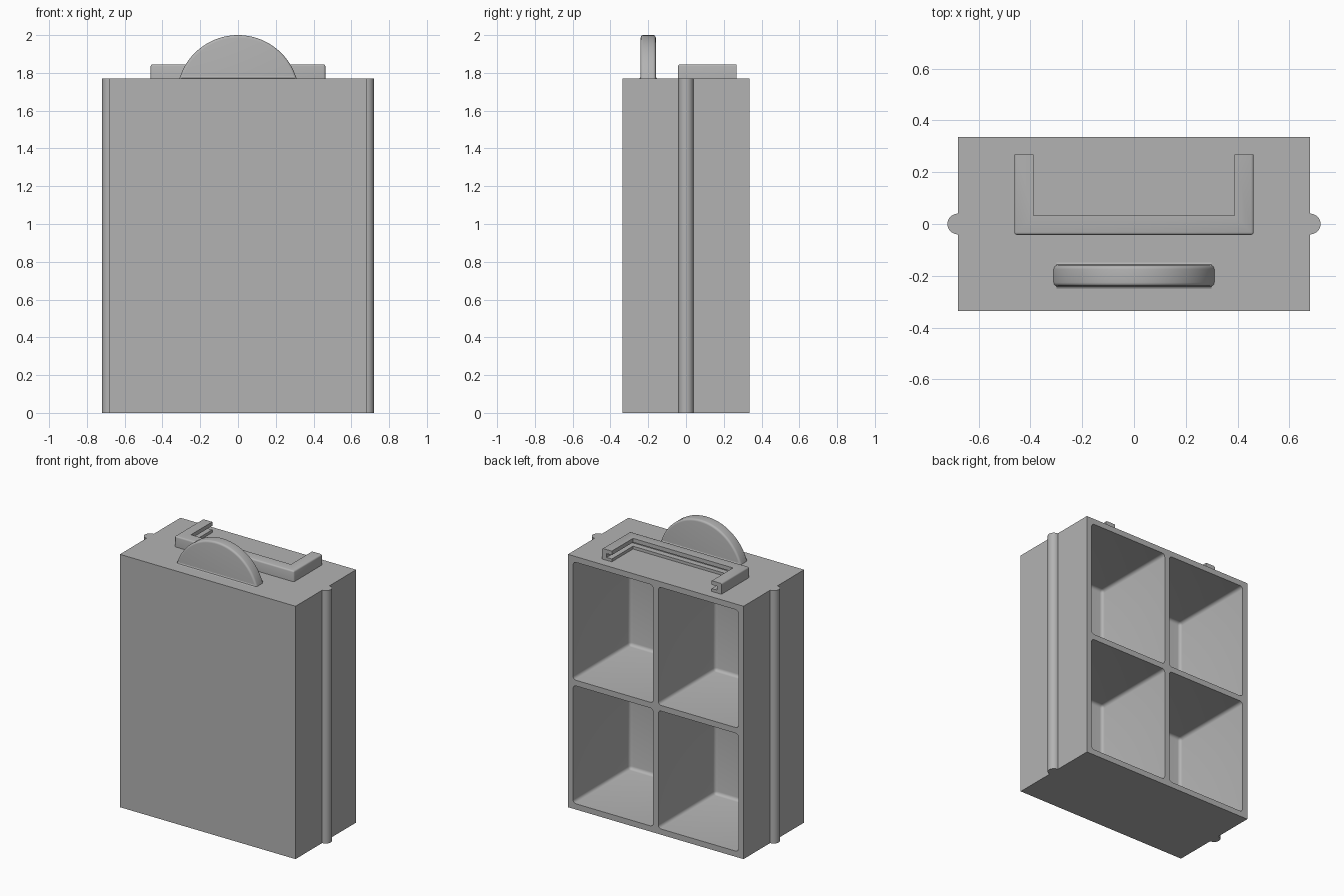
import bpy, bmesh, math
from mathutils import Vector

old = bpy.data.objects.get("Cube")
if old:
    bpy.data.objects.remove(old, do_unlink=True)

grey = bpy.data.materials.new("plain grey")
grey.use_nodes = True
COLOUR = (0.45, 0.45, 0.45, 1)
grey.diffuse_color = COLOUR
grey.node_tree.nodes["Principled BSDF"].inputs["Base Color"].default_value = COLOUR

W, D, H = 0.68, 0.335, 1.77     # half width, half depth, height of the case
WALL = 0.04


def finish(name, bm, smooth=True):
    bmesh.ops.recalc_face_normals(bm, faces=bm.faces)
    mesh = bpy.data.meshes.new(name)
    bm.to_mesh(mesh)
    bm.free()
    mesh.materials.append(grey)
    ob = bpy.data.objects.new(name, mesh)
    bpy.context.collection.objects.link(ob)
    if smooth:
        shade(ob)
    return ob


def shade(ob):
    bpy.ops.object.select_all(action='DESELECT')
    ob.select_set(True)
    bpy.context.view_layer.objects.active = ob
    bpy.ops.object.shade_smooth_by_angle(angle=math.radians(35))


def box(bm, lo, hi):
    verts = bmesh.ops.create_cube(bm, size=1)["verts"]
    for v in verts:
        v.co = [l + (c + 0.5) * (h - l) for c, l, h in zip(v.co, lo, hi)]
    return verts


def prism(points, direction):
    bm = bmesh.new()
    face = bm.faces.new([bm.verts.new(p) for p in points])
    out = bmesh.ops.extrude_face_region(bm, geom=[face])["geom"]
    moved = [g for g in out if isinstance(g, bmesh.types.BMVert)]
    bmesh.ops.translate(bm, verts=moved, vec=Vector(direction))
    return bm


# Case with four round-cornered compartments cut in from the back
bm = bmesh.new()
box(bm, (-W, -D, 0), (W, D, H))
case = finish("case", bm, smooth=False)

bm = bmesh.new()
half = WALL / 2
for x0, x1 in ((-W + WALL, -half), (half, W - WALL)):
    for z0, z1 in ((WALL, H / 2 - half), (H / 2 + half, H - WALL)):
        box(bm, (x0, -D + WALL, z0), (x1, D + 0.1, z1))
bmesh.ops.bevel(bm, geom=bm.edges[:], offset=0.022, segments=4,
                profile=0.5, affect='EDGES')
cutter = finish("compartment_cutter", bm)
cutter.hide_render = True
cut = case.modifiers.new("compartments", 'BOOLEAN')
cut.operation = 'DIFFERENCE'
cut.solver = 'EXACT'
cut.object = cutter
bpy.context.view_layer.objects.active = case
bpy.ops.object.modifier_apply(modifier=cut.name)
bpy.data.objects.remove(cutter, do_unlink=True)
shade(case)

# Half-round guide rails on both sides
for name, side in (("left_rail", 1), ("right_rail", -1)):
    arc = [math.pi * (i / 16 - 0.5) for i in range(17)]
    pts = [(side * (W + 0.04 * math.cos(a)), 0.04 * math.sin(a), 0) for a in arc]
    finish(name, prism(pts, (0, 0, H)))

# Rounded segment-shaped finger grip
R, rise = 0.324, 0.23
cz = H + rise - R
start = math.asin((H - 0.015 - cz) / R)
angles = [start + (math.pi - 2 * start) * i / 40 for i in range(41)]
pts = [(R * math.cos(a), -0.24, cz + R * math.sin(a)) for a in angles]
bm = prism(pts, (0, 0.08, 0))
rim = [e for e in bm.edges
       if abs(e.verts[0].co.y - e.verts[1].co.y) < 0.001
       and max(v.co.z for v in e.verts) > H]
bmesh.ops.bevel(bm, geom=rim, offset=0.014, segments=4, profile=0.5, affect='EDGES')
finish("grip", bm)

# Small fillets where the grip meets the case
for name, y, out in (("front_fillet", -0.24, -1), ("back_fillet", -0.16, 1)):
    pts = [(-0.3, y, H), (-0.3, y + out * 0.011, H),
           (-0.3, y + out * 0.003, H + 0.003), (-0.3, y, H + 0.011)]
    finish(name, prism(pts, (0.6, 0, 0)))

# U-shaped label holder: a grooved profile swept along three sides
TOP = H + 0.075
profile = [(0, H), (0, TOP), (0.075, TOP), (0.075, TOP - 0.028),
           (0.035, TOP - 0.028), (0.035, H + 0.02), (0.075, H + 0.02), (0.075, H)]
bm = bmesh.new()
rings = []
for side, end in ((-1, True), (-1, False), (1, False), (1, True)):
    rings.append([bm.verts.new((side * (0.462 - d), 0.268 if end else -0.042 + d, z))
                  for d, z in profile])
n = len(profile)
for a, b in zip(rings, rings[1:]):
    for i in range(n):
        j = (i + 1) % n
        bm.faces.new((a[i], a[j], b[j], b[i]))
bm.faces.new(rings[0])
bm.faces.new(rings[-1])
outer = [bm.edges.get((a[1], b[1])) for a, b in zip(rings, rings[1:])]
outer += [bm.edges.get((r[0], r[1])) for r in rings[1:3]]
bmesh.ops.bevel(bm, geom=outer, offset=0.01, segments=3, profile=0.5, affect='EDGES')
finish("label_holder", bm)
